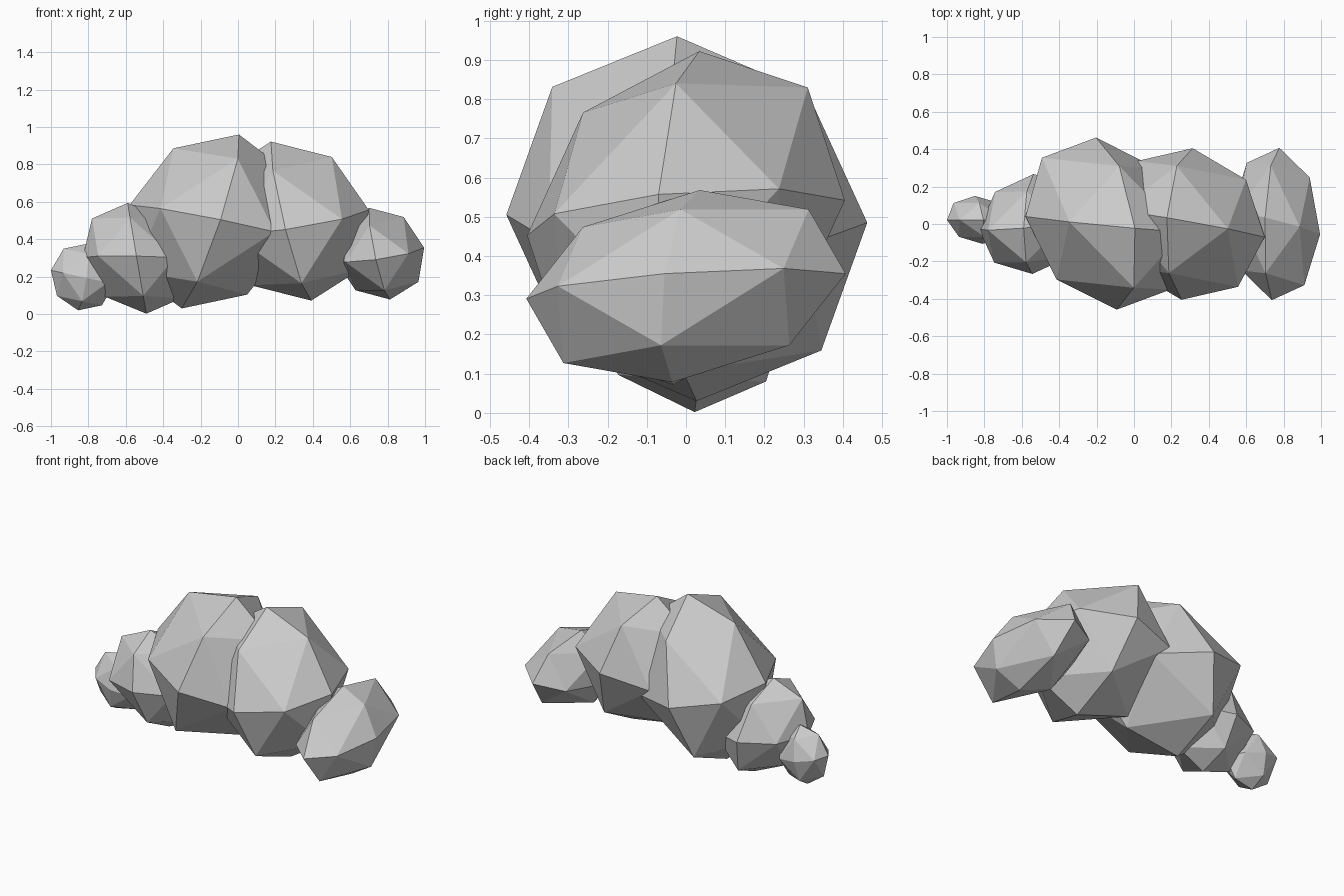
import bpy
import bmesh
from itertools import product
from mathutils import Vector

if "Cube" in bpy.data.objects:
    bpy.data.objects.remove(bpy.data.objects["Cube"])


def puff(name, center, front, top, side):
    """Faceted ball: an octahedron subdivided once, spanned by three half-axes."""
    center, front, top, side = map(Vector, (center, front, top, side))
    bm = bmesh.new()
    for c in product((-1, 0, 1), repeat=3):
        if sum(map(abs, c)) in (1, 2):
            d = Vector(c).normalized()
            bm.verts.new(center + front * d.x + top * d.y + side * d.z)
    bmesh.ops.convex_hull(bm, input=bm.verts)
    bmesh.ops.recalc_face_normals(bm, faces=bm.faces)
    mesh = bpy.data.meshes.new(name)
    bm.to_mesh(mesh)
    bm.free()
    obj = bpy.data.objects.new(name, mesh)
    bpy.context.collection.objects.link(obj)
    return obj


# Large middle puff
puff("cloud_puff_main", (-.148, .002, .495),
     (.055, -.46, .01), (.153, -.025, .465), (-.432, .038, .088))
# Second large puff to the right
puff("cloud_puff_right", (.284, 0, .497),
     (-.03, -.405, -.045), (-.108, .034, .425), (.415, -.07, .06))
# Right end puff
puff("cloud_puff_right_end", (.757, 0, .323),
     (-.02, -.407, -.032), (-.056, .035, .245), (.238, -.055, .032))
# Left puff
puff("cloud_puff_left", (-.54, 0, .298),
     (-.003, -.267, .012), (-.05, -.022, .296), (-.29, -.025, .005))
# Small left end puff
puff("cloud_puff_left_end", (-.83, .022, .198),
     (.02, -.128, -.005), (.025, 0, .178), (-.17, 0, .036))
